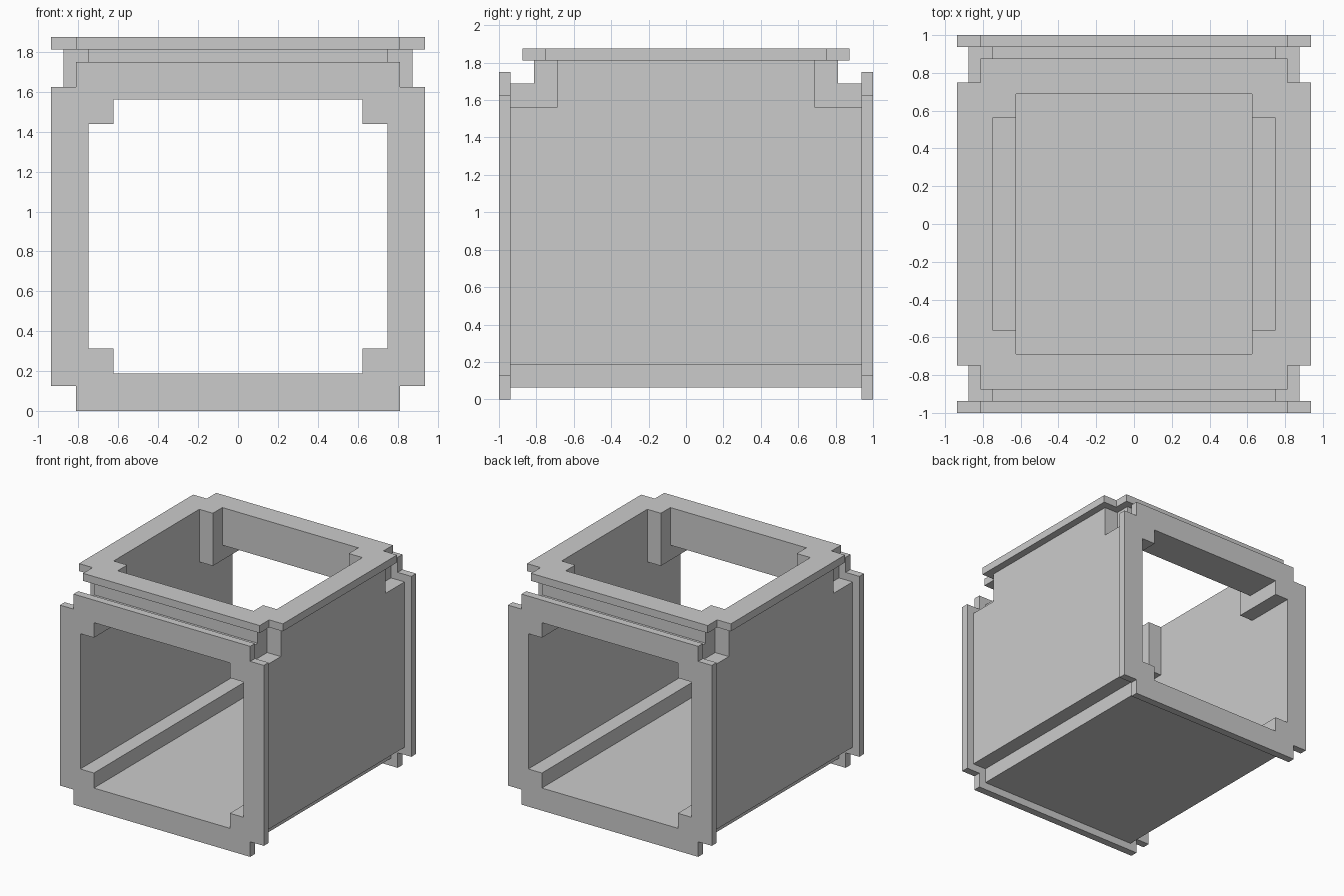
import bpy, bmesh
from itertools import product

if "Cube" in bpy.data.objects:
    bpy.data.objects.remove(bpy.data.objects["Cube"])

U = 1 / 16  # all sizes below are in sixteenths of a unit


def box(x, y0, y1, z0, z1):
    """Box symmetric in x, given by half width and y / z ranges."""
    return ((-x, x), (y0, y1), (z0, z1))


def inside(p, boxes):
    return any(all(lo < c < hi for c, (lo, hi) in zip(p, b)) for b in boxes)


def carve(name, solids, voids):
    """Closed mesh of the union of solids minus the union of voids."""
    cuts = [sorted({v for b in solids + voids for v in b[a]}) for a in range(3)]
    cells = set()
    for idx in product(*(range(len(c) - 1) for c in cuts)):
        mid = [(cuts[a][i] + cuts[a][i + 1]) / 2 for a, i in enumerate(idx)]
        if inside(mid, solids) and not inside(mid, voids):
            cells.add(idx)

    bm = bmesh.new()
    verts = {}

    def vert(key):
        if key not in verts:
            verts[key] = bm.verts.new([cuts[a][key[a]] * U for a in range(3)])
        return verts[key]

    # Skin every cell side that has no solid neighbour
    for cell in cells:
        for a, side in product(range(3), (0, 1)):
            near = list(cell)
            near[a] += 2 * side - 1
            if tuple(near) in cells:
                continue
            b, c = (a + 1) % 3, (a + 2) % 3
            loop = []
            for db, dc in ((0, 0), (1, 0), (1, 1), (0, 1)):
                key = list(cell)
                key[a] += side
                key[b] += db
                key[c] += dc
                loop.append(vert(tuple(key)))
            bm.faces.new(loop if side else loop[::-1])

    bmesh.ops.dissolve_limit(bm, angle_limit=0.01, verts=bm.verts[:], edges=bm.edges[:])
    mesh = bpy.data.meshes.new(name)
    bm.to_mesh(mesh)
    bm.free()
    ob = bpy.data.objects.new(name, mesh)
    bpy.context.collection.objects.link(ob)
    return ob


# Notched-corner openings: one straight through, one from the centre upward
through_bore = [box(12, -17, 17, 5, 23), box(10, -17, 17, 3, 25)]
top_bore = [box(12, -9, 9, 14, 31), box(10, -11, 11, 14, 31)]

# Hollow body: horizontal duct joined by a short upright duct
duct = [box(14, -15, 15, 3, 25), box(12, -15, 15, 1, 27)]
neck = [box(14, -11, 11, 14, 29), box(12, -13, 13, 14, 29)]
carve("duct_body", duct + neck, through_bore + top_bore)

# Flanges around the front and back openings
for name, y in (("front_flange", -16), ("back_flange", 15)):
    carve(name, [box(15, y, y + 1, 2, 26), box(13, y, y + 1, 0, 28)], through_bore)

# Flange around the top opening
carve("top_flange", [box(15, -12, 12, 29, 30), box(13, -14, 14, 29, 30)], top_bore)
